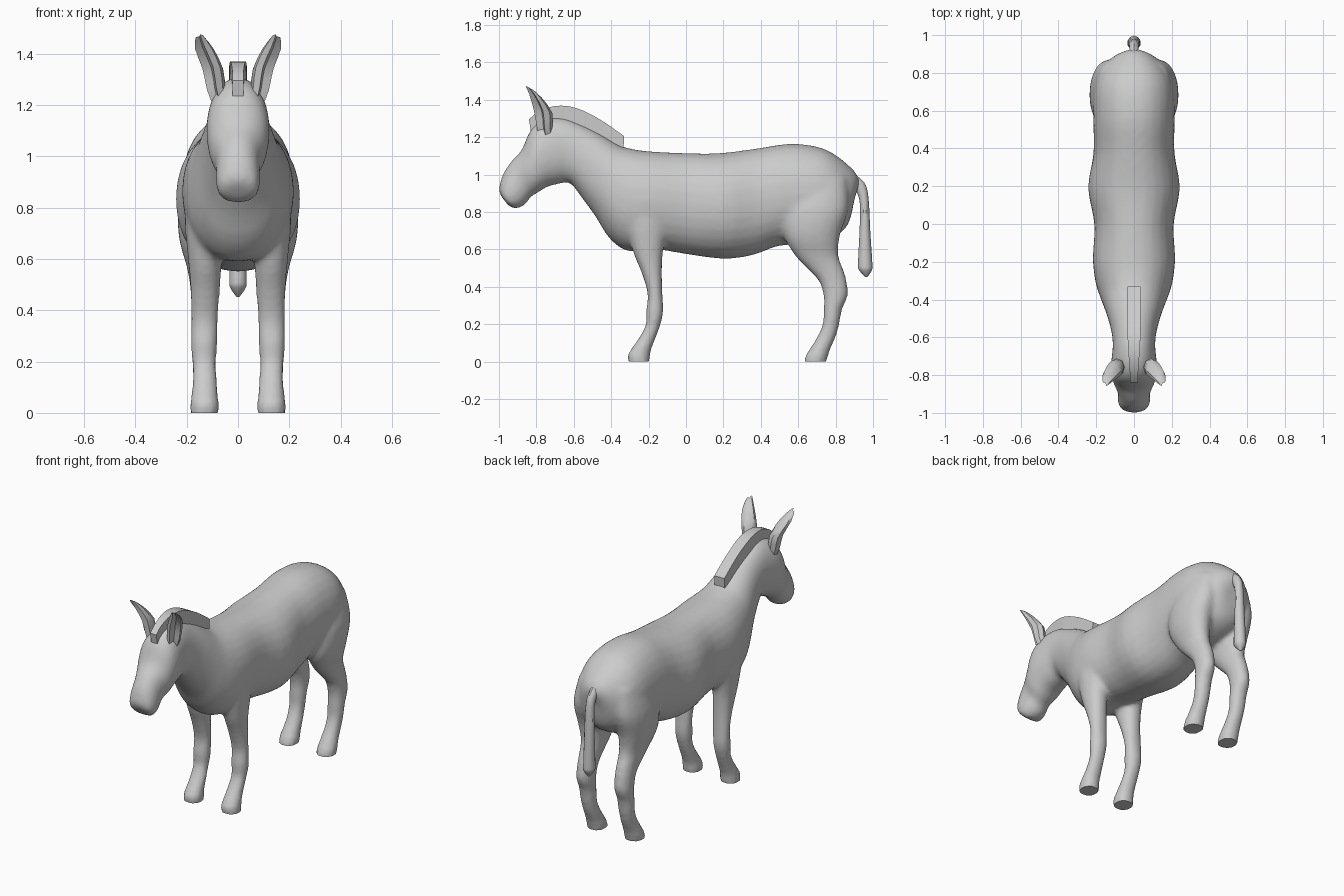
import bpy, bmesh, math
from mathutils import Vector

cube = bpy.data.objects.get("Cube")
if cube:
    bpy.data.objects.remove(cube, do_unlink=True)

grey = bpy.data.materials.new("grey coat")
grey.use_nodes = True
colour = (0.6, 0.6, 0.6, 1)
grey.diffuse_color = colour
grey.node_tree.nodes["Principled BSDF"].inputs["Base Color"].default_value = colour


def spline(rings, steps):
    """Catmull-Rom interpolation of the ring settings."""
    out = []
    for i in range(len(rings) - 1):
        a, b, c, d = (Vector(rings[min(max(k, 0), len(rings) - 1)])
                      for k in range(i - 1, i + 3))
        for s in range(steps):
            t = s / steps
            out.append(b + t / 2 * (c - a + t * (2 * a - 5 * b + 4 * c - d
                                    + t * (3 * (b - c) + d - a))))
    return out + [Vector(rings[-1])]


def loft(bm, rings, sides=20, steps=3, power=1.0, square=False, dent=None):
    """Each ring is: centre x, y and z of one end, y and z of the other, half width."""
    loops = []
    for cx, ya, za, yb, zb, w in spline(rings, steps):
        mid, half = Vector((cx, (ya + yb) / 2, (za + zb) / 2)), Vector((0, (ya - yb) / 2, (za - zb) / 2))
        loop = []
        for k in range(sides):
            a = 2 * math.pi * (k + (0.5 if square else 0)) / sides
            c, s = math.cos(a), math.sin(a)
            c, s = (math.copysign(abs(v) ** power, v) for v in (c, s))
            if square:
                c, s = c * math.sqrt(2), s * math.sqrt(2)
            if k == dent:
                c, s = c * 0.2, s * 0.2
            loop.append(bm.verts.new(mid + half * c + Vector((w * s, 0, 0))))
        loops.append(loop)
    for p, q in zip(loops, loops[1:]):
        for k in range(sides):
            n = (k + 1) % sides
            bm.faces.new((p[k], p[n], q[n], q[k]))
    bm.faces.new(loops[0])
    bm.faces.new(loops[-1])


def finish(name, bm, angle=40):
    bmesh.ops.recalc_face_normals(bm, faces=bm.faces[:])
    mesh = bpy.data.meshes.new(name)
    bm.to_mesh(mesh)
    bm.free()
    mesh.materials.append(grey)
    obj = bpy.data.objects.new(name, mesh)
    bpy.context.collection.objects.link(obj)
    select(obj)
    bpy.ops.object.shade_smooth_by_angle(angle=math.radians(angle))
    return obj


def select(obj):
    bpy.ops.object.select_all(action="DESELECT")
    obj.select_set(True)
    bpy.context.view_layer.objects.active = obj


# Rump, barrel, neck and head: back y z, belly y z, half width
trunk = [
    (.93, .96, .90, .87, .03), (.90, 1.02, .87, .74, .11),
    (.80, 1.105, .80, .67, .185), (.70, 1.15, .68, .63, .215),
    (.55, 1.165, .50, .62, .215), (.38, 1.14, .36, .57, .215),
    (.18, 1.115, .20, .55, .243), (0, 1.115, 0, .575, .21),
    (-.20, 1.125, -.16, .60, .218), (-.30, 1.14, -.31, .59, .205),
    (-.36, 1.16, -.41, .66, .18), (-.46, 1.22, -.48, .77, .148),
    (-.56, 1.27, -.56, .88, .122), (-.66, 1.305, -.62, .955, .112),
    (-.76, 1.295, -.68, .95, .12), (-.83, 1.24, -.74, .935, .123),
    (-.88, 1.13, -.79, .905, .11), (-.935, 1.07, -.83, .88, .087),
    (-.98, 1.0, -.86, .84, .086), (-1.0, .92, -.91, .817, .08),
    (-.985, .88, -.95, .835, .05)]
# Legs: height, front y, rear y, half width, centre x
fore_leg = [
    (0, -.31, -.195, .056, .13), (.05, -.305, -.19, .054, .13),
    (.13, -.25, -.16, .048, .13), (.20, -.215, -.135, .048, .132),
    (.27, -.215, -.12, .052, .132), (.36, -.205, -.125, .053, .13),
    (.48, -.24, -.128, .058, .128), (.59, -.285, -.122, .066, .128),
    (.75, -.32, -.10, .08, .128), (.95, -.30, -.14, .07, .13)]
hind_leg = [
    (0, .63, .75, .056, .13), (.05, .65, .765, .054, .13),
    (.13, .70, .80, .047, .13), (.20, .73, .82, .048, .132),
    (.28, .735, .835, .05, .132), (.35, .735, .865, .052, .132),
    (.43, .71, .86, .053, .13), (.50, .645, .84, .058, .13),
    (.57, .58, .815, .068, .132), (.68, .52, .825, .09, .14),
    (.82, .52, .87, .098, .135), (.98, .58, .86, .08, .11)]

bm = bmesh.new()
loft(bm, [(0, *r) for r in trunk], sides=28, power=0.93)
for leg in (fore_leg, hind_leg):
    for side in (-1, 1):
        loft(bm, [(side * x, f, z, r, z, w) for z, f, r, w, x in leg], power=0.95)
body = finish("body_and_legs", bm)

# Fuse the trunk and legs, then soften the joins while keeping the hooves crisp
fuse = body.modifiers.new("fuse", "REMESH")
fuse.mode = "VOXEL"
fuse.voxel_size = 0.012
bpy.ops.object.modifier_apply(modifier=fuse.name)
bm = bmesh.new()
bm.from_mesh(body.data)
for v in bm.verts:
    if v.co.z < 0.007:
        v.co.z = 0
soft = [v for v in bm.verts if v.co.z > 0.05]
for _ in range(7):
    bmesh.ops.smooth_vert(bm, verts=soft, factor=0.5,
                          use_axis_x=True, use_axis_y=True, use_axis_z=True)
bm.to_mesh(body.data)
bm.free()
bpy.ops.object.shade_smooth_by_angle(angle=math.radians(45))

# Ears, cupped on the outer front
for side, name in ((1, "left_ear"), (-1, "right_ear")):
    ear = [(.07, -.79, 1.20, -.71, 1.20, .028), (.085, -.80, 1.27, -.715, 1.25, .036),
           (.098, -.815, 1.35, -.715, 1.33, .04), (.132, -.838, 1.43, -.77, 1.41, .036),
           (.148, -.858, 1.475, -.82, 1.455, .016)]
    bm = bmesh.new()
    loft(bm, [(side * r[0], *r[1:]) for r in ear], sides=8, steps=2,
         dent=1 if side > 0 else 7)
    finish(name, bm)

# Upright mane: crest y z, root y z, half width
mane = [(-.84, 1.295, -.83, 1.235, .021), (-.79, 1.335, -.77, 1.24, .022),
        (-.70, 1.367, -.68, 1.25, .028), (-.59, 1.357, -.60, 1.24, .034),
        (-.46, 1.295, -.48, 1.18, .034), (-.33, 1.205, -.335, 1.13, .035)]
bm = bmesh.new()
loft(bm, [(0, *r) for r in mane], sides=4, square=True)
finish("mane", bm, 30)

# Hanging tail: rear y z, inner y z, half width
tail = [(.87, 1.03, .85, .96, .03), (.925, .985, .89, .93, .026),
        (.963, .94, .915, .90, .026), (.978, .85, .93, .84, .028),
        (.985, .70, .928, .70, .032), (.996, .53, .92, .53, .035),
        (.994, .49, .925, .49, .033), (.97, .452, .96, .452, .006)]
bm = bmesh.new()
loft(bm, [(0, *r) for r in tail], sides=10)
finish("tail", bm)
